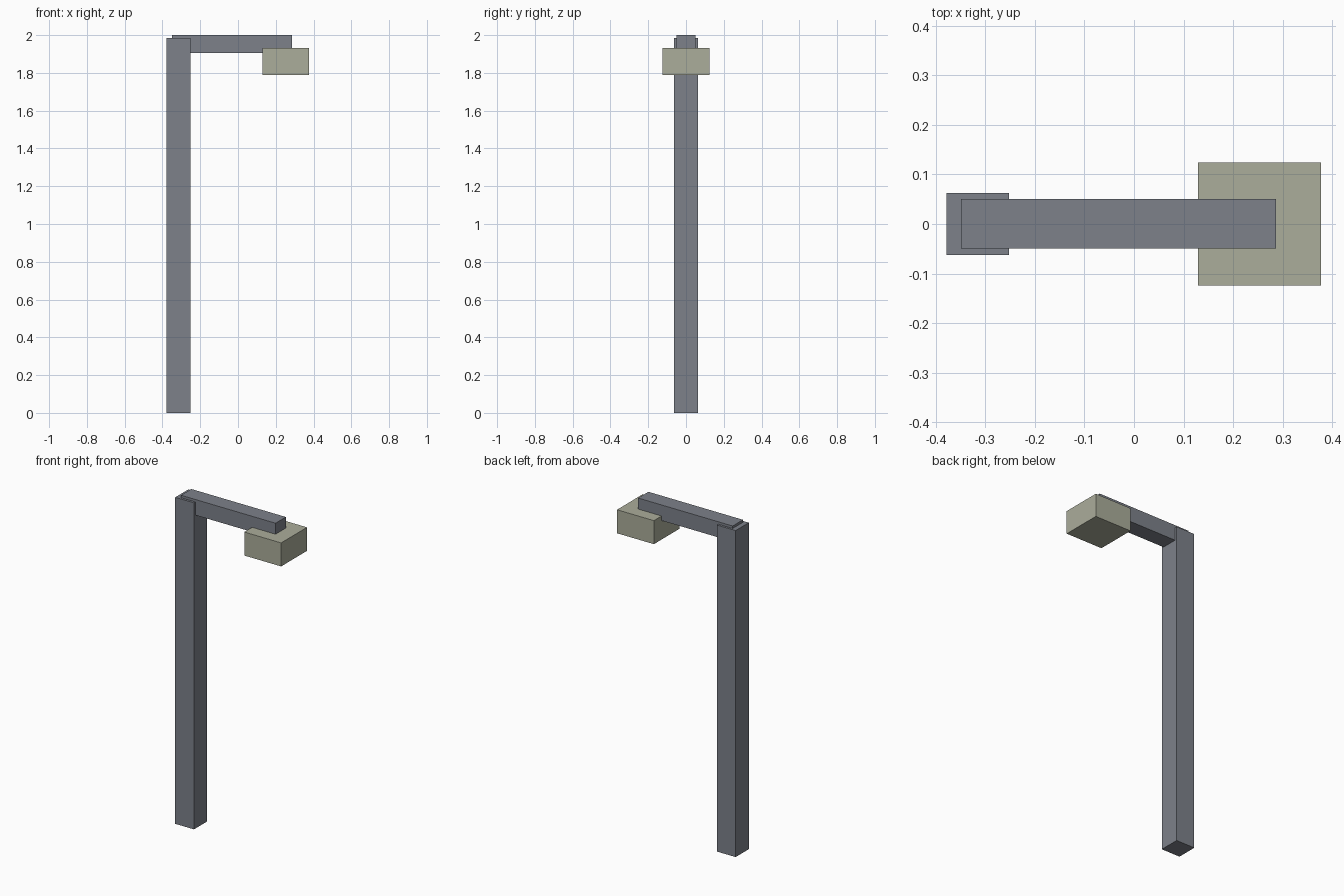
import bpy

if "Cube" in bpy.data.objects:
    bpy.data.objects.remove(bpy.data.objects["Cube"])


def material(name, rgb):
    m = bpy.data.materials.new(name)
    m.diffuse_color = (*rgb, 1.0)
    m.use_nodes = True
    m.node_tree.nodes["Principled BSDF"].inputs["Base Color"].default_value = m.diffuse_color
    return m


def box(name, lo, hi, mat):
    """Box spanning two opposite corners."""
    centre = [(a + b) / 2 for a, b in zip(lo, hi)]
    bpy.ops.mesh.primitive_cube_add(size=1, location=centre)
    ob = bpy.context.object
    ob.name = name
    ob.scale = [b - a for a, b in zip(lo, hi)]
    bpy.ops.object.transform_apply(location=False, rotation=False, scale=True)
    ob.data.materials.append(mat)
    return ob


grey = material("steel grey", (0.205, 0.22, 0.254))
cream = material("dull cream", (0.407, 0.418, 0.328))

# Upright post
box("post", (-0.378, -0.063, 0.0), (-0.252, 0.063, 1.985), grey)
# Horizontal arm, sunk into the post top and the lamp
box("arm", (-0.349, -0.049, 1.905), (0.287, 0.05, 2.0), grey)
# Lamp head
box("lamp_head", (0.129, -0.124, 1.79), (0.377, 0.124, 1.933), cream)
